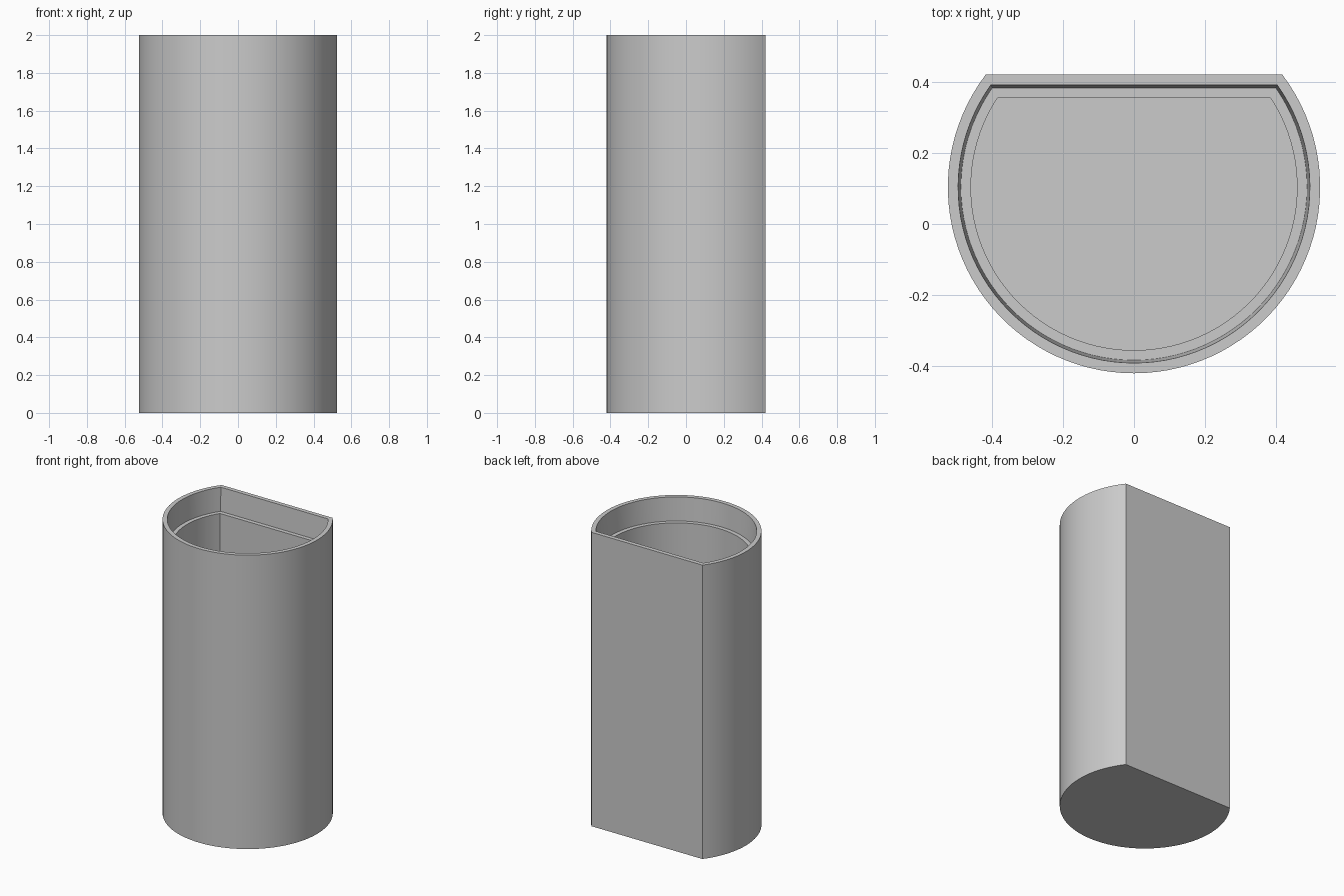
import bpy, bmesh, math

cube = bpy.data.objects.get("Cube")
if cube:
    bpy.data.objects.remove(cube)

RADIUS, CENTRE_Y, BACK_Y, SEGMENTS = 0.525, 0.104, 0.421, 72

grey = bpy.data.materials.new("plain grey")
grey.use_nodes = True
colour = (0.6, 0.6, 0.6, 1)
grey.diffuse_color = colour
grey.node_tree.nodes["Principled BSDF"].inputs["Base Color"].default_value = colour


def d_loop(bm, inset, z):
    """Ring of vertices: a round front cut off by a flat back."""
    r = RADIUS - inset
    start = math.asin((BACK_Y - inset - CENTRE_Y) / r)
    sweep = math.pi + 2 * start
    angles = [start - sweep * i / SEGMENTS for i in range(SEGMENTS + 1)]
    return [bm.verts.new((r * math.cos(a), CENTRE_Y + r * math.sin(a), z))
            for a in angles]


# Wall profile: outside, rim, tapered lid seat, ledge, inner well
profile = [(0, 0), (0, 2), (0.029, 2), (0.037, 1.84), (0.065, 1.84), (0.065, 0.065)]

bm = bmesh.new()
loops = [d_loop(bm, inset, z) for inset, z in profile]
for low, high in zip(loops, loops[1:]):
    for i in range(len(low)):
        j = (i + 1) % len(low)
        bm.faces.new((low[i], low[j], high[j], high[i]))

# Underside and inner floor
bm.faces.new(loops[0])
bm.faces.new(loops[-1])
bmesh.ops.recalc_face_normals(bm, faces=bm.faces)

mesh = bpy.data.meshes.new("flat_backed_container")
bm.to_mesh(mesh)
bm.free()
mesh.materials.append(grey)
container = bpy.data.objects.new("flat_backed_container", mesh)
bpy.context.collection.objects.link(container)

bpy.ops.object.select_all(action="DESELECT")
container.select_set(True)
bpy.context.view_layer.objects.active = container
bpy.ops.object.shade_smooth_by_angle(angle=math.radians(30))
